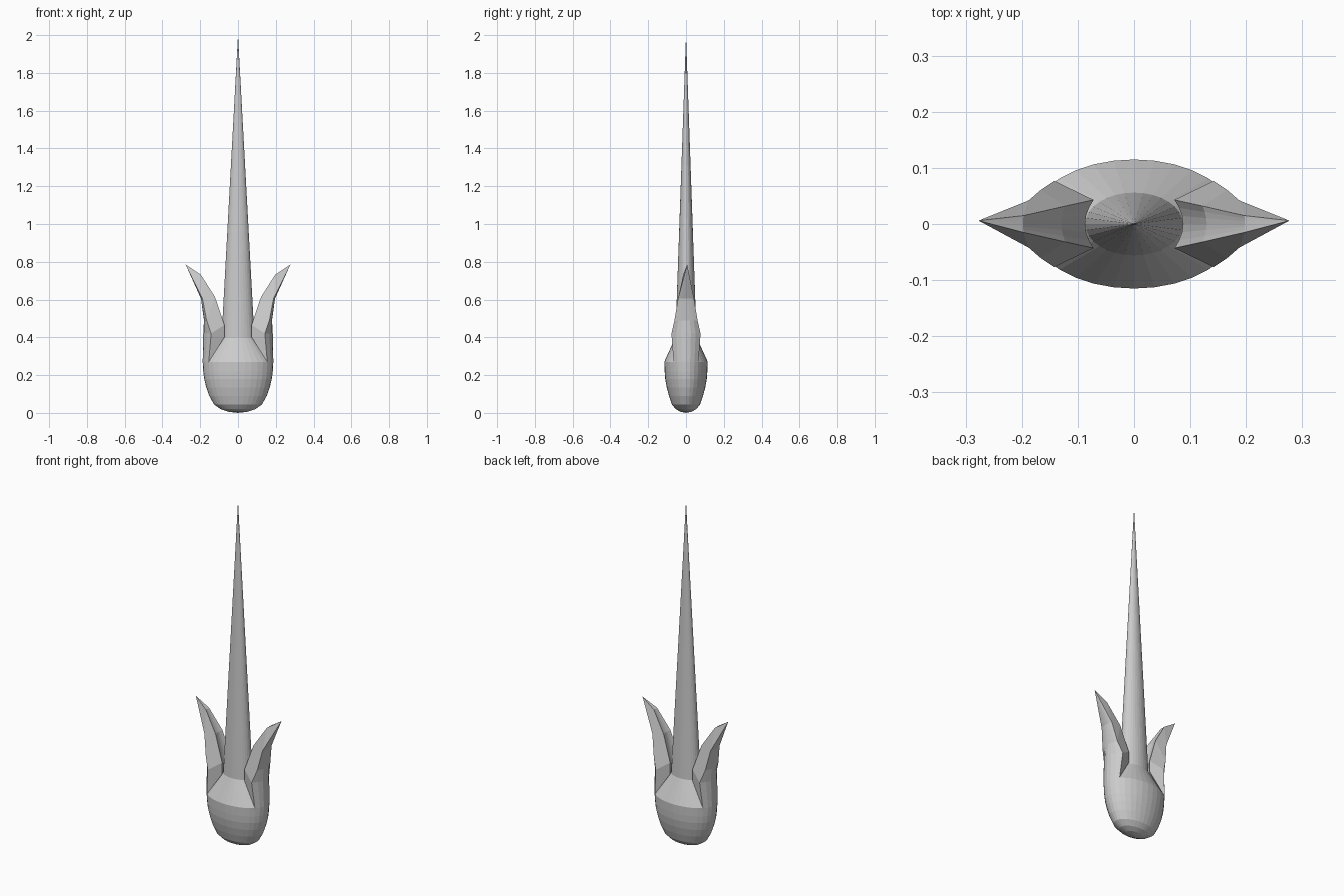
import bpy, bmesh, math

if "Cube" in bpy.data.objects:
    bpy.data.objects.remove(bpy.data.objects["Cube"])

SIDES = 32


def make_object(name, bm):
    bmesh.ops.recalc_face_normals(bm, faces=bm.faces[:])
    mesh = bpy.data.meshes.new(name)
    bm.to_mesh(mesh)
    bm.free()
    obj = bpy.data.objects.new(name, mesh)
    bpy.context.collection.objects.link(obj)
    return obj


def bridge(bm, a, b):
    n = len(a)
    for i in range(n):
        j = (i + 1) % n
        bm.faces.new((a[i], a[j], b[j], b[i]))


def fan(bm, ring, point):
    for i in range(len(ring)):
        bm.faces.new((ring[i], ring[(i + 1) % len(ring)], point))


def elliptic_lathe(name, bottom, rings, top=None):
    """Stack elliptical rings of (rx, ry, z), closed by points at the ends."""
    bm = bmesh.new()
    loops = [[bm.verts.new((rx * math.cos(2 * math.pi * i / SIDES),
                            ry * math.sin(2 * math.pi * i / SIDES), z))
              for i in range(SIDES)] for rx, ry, z in rings]
    for a, b in zip(loops, loops[1:]):
        bridge(bm, a, b)
    fan(bm, loops[0], bm.verts.new((0, 0, bottom)))
    fan(bm, loops[-1], bm.verts.new((0, 0, top)))
    return make_object(name, bm)


# Rounded cup, sloping shoulder and long spike in one closed body
elliptic_lathe("body_and_spike", 0.0, [
    (0.05, 0.029, 0.006), (0.092, 0.054, 0.02), (0.127, 0.075, 0.045),
    (0.152, 0.090, 0.09), (0.168, 0.102, 0.135), (0.179, 0.110, 0.18),
    (0.184, 0.113, 0.22), (0.187, 0.115, 0.27), (0.087, 0.056, 0.40),
], 2.0)

# Side leaf levels: (middle x, corner x, half width, z) for outer and inner skin
LEVELS = [
    ((0.187, 0.155, 0.066, 0.27), (0.087, 0.072, 0.043, 0.40)),
    ((0.184, 0.142, 0.077, 0.42), (0.087, 0.072, 0.043, 0.466)),
    ((0.180, 0.166, 0.061, 0.49), (0.129, 0.122, 0.032, 0.614)),
    ((0.196, 0.188, 0.042, 0.605), (0.198, 0.197, 0.015, 0.732)),
]
STEPS = 6


def arc(bm, side, mid, corner, half, z):
    verts = []
    for i in range(STEPS + 1):
        s = 2 * i / STEPS - 1
        verts.append(bm.verts.new((side * (mid + (corner - mid) * s * s), half * s, z)))
    return verts


def leaf(name, side):
    bm = bmesh.new()
    loops = [arc(bm, side, *outer) + arc(bm, side, *inner)[::-1]
             for outer, inner in LEVELS]
    for a, b in zip(loops, loops[1:]):
        bridge(bm, a, b)
    fan(bm, loops[-1], bm.verts.new((side * 0.277, 0.006, 0.785)))
    # close the underside, which rests on the shoulder
    n, low = STEPS, loops[0]
    for i in range(n):
        bm.faces.new((low[i], low[i + 1], low[2 * n - i], low[2 * n + 1 - i]))
    return make_object(name, bm)


leaf("right_leaf", 1)
leaf("left_leaf", -1)
